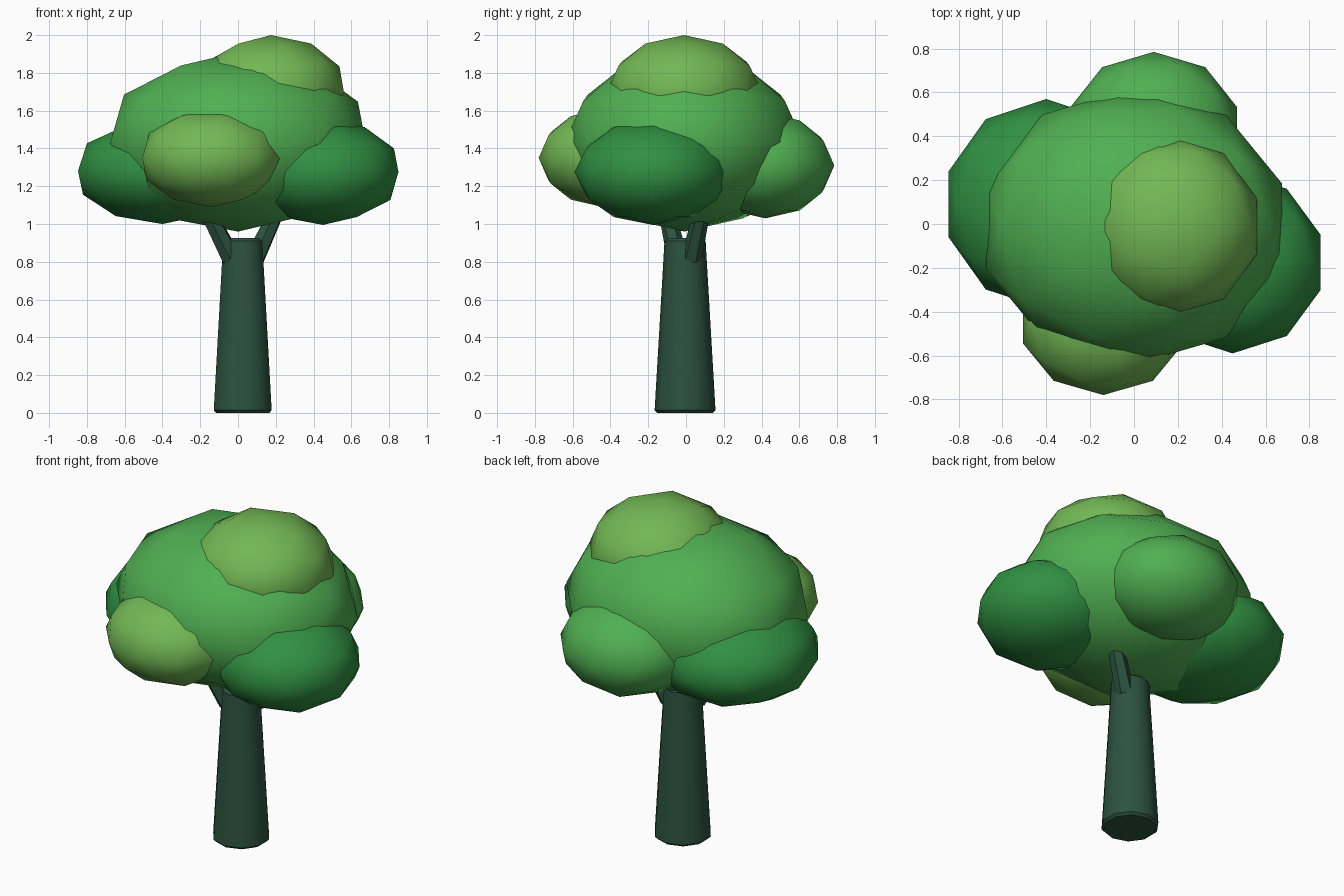
import bpy
from mathutils import Vector

if "Cube" in bpy.data.objects:
    bpy.data.objects.remove(bpy.data.objects["Cube"])


def material(name, color):
    m = bpy.data.materials.new(name)
    m.diffuse_color = (*color, 1)
    m.use_nodes = True
    m.node_tree.nodes["Principled BSDF"].inputs["Base Color"].default_value = m.diffuse_color
    return m


bark = material("bark", (0.025, 0.085, 0.052))
mid = material("leaf_mid", (0.08, 0.43, 0.085))
dark = material("leaf_dark", (0.03, 0.28, 0.055))
light = material("leaf_light", (0.17, 0.48, 0.09))


def finish(name, mat, angle=None):
    ob = bpy.context.object
    ob.name = ob.data.name = name
    ob.data.materials.append(mat)
    if angle:
        bpy.ops.object.shade_smooth_by_angle(angle=angle)
    else:
        bpy.ops.object.shade_smooth()
    return ob


def limb(name, start, end, r1, r2, sides):
    """Tapered limb from start to end."""
    a, b = Vector(start), Vector(end)
    d = b - a
    bpy.ops.mesh.primitive_cone_add(
        vertices=sides, radius1=r1, radius2=r2, depth=d.length,
        location=(a + b) / 2, rotation=d.to_track_quat('Z', 'Y').to_euler())
    return finish(name, bark, 0.9)


def blob(name, center, radii, mat):
    """Low-poly leaf clump."""
    bpy.ops.mesh.primitive_ico_sphere_add(subdivisions=2, radius=1, location=center)
    bpy.context.object.scale = radii
    bpy.ops.object.transform_apply(location=False, rotation=False, scale=True)
    return finish(name, mat)


# Trunk with a slightly rounded rim, and two forking branches
trunk = limb("trunk", (0.025, -0.005, 0), (0.025, -0.005, 0.925), 0.162, 0.108, 10)
bevel = trunk.modifiers.new("rim", 'BEVEL')
bevel.width = 0.014
bevel.segments = 1
bevel.limit_method = 'ANGLE'
bevel.angle_limit = 1.0
limb("branch_left", (-0.035, -0.045, 0.82), (-0.20, -0.12, 1.14), 0.055, 0.04, 6)
limb("branch_right", (0.09, 0.03, 0.82), (0.24, 0.10, 1.14), 0.055, 0.04, 6)

# Leaf clumps
blob("crown_main", (0.0, -0.01, 1.435), (0.71, 0.63, 0.475), mid)
blob("crown_top", (0.175, -0.01, 1.70), (0.405, 0.41, 0.30), light)
blob("crown_left", (-0.40, 0.09, 1.28), (0.47, 0.48, 0.28), dark)
blob("crown_right", (0.45, -0.175, 1.275), (0.42, 0.415, 0.28), dark)
blob("crown_front", (-0.14, -0.44, 1.35), (0.385, 0.34, 0.26), light)
blob("crown_back", (0.09, 0.42, 1.31), (0.40, 0.365, 0.28), mid)
